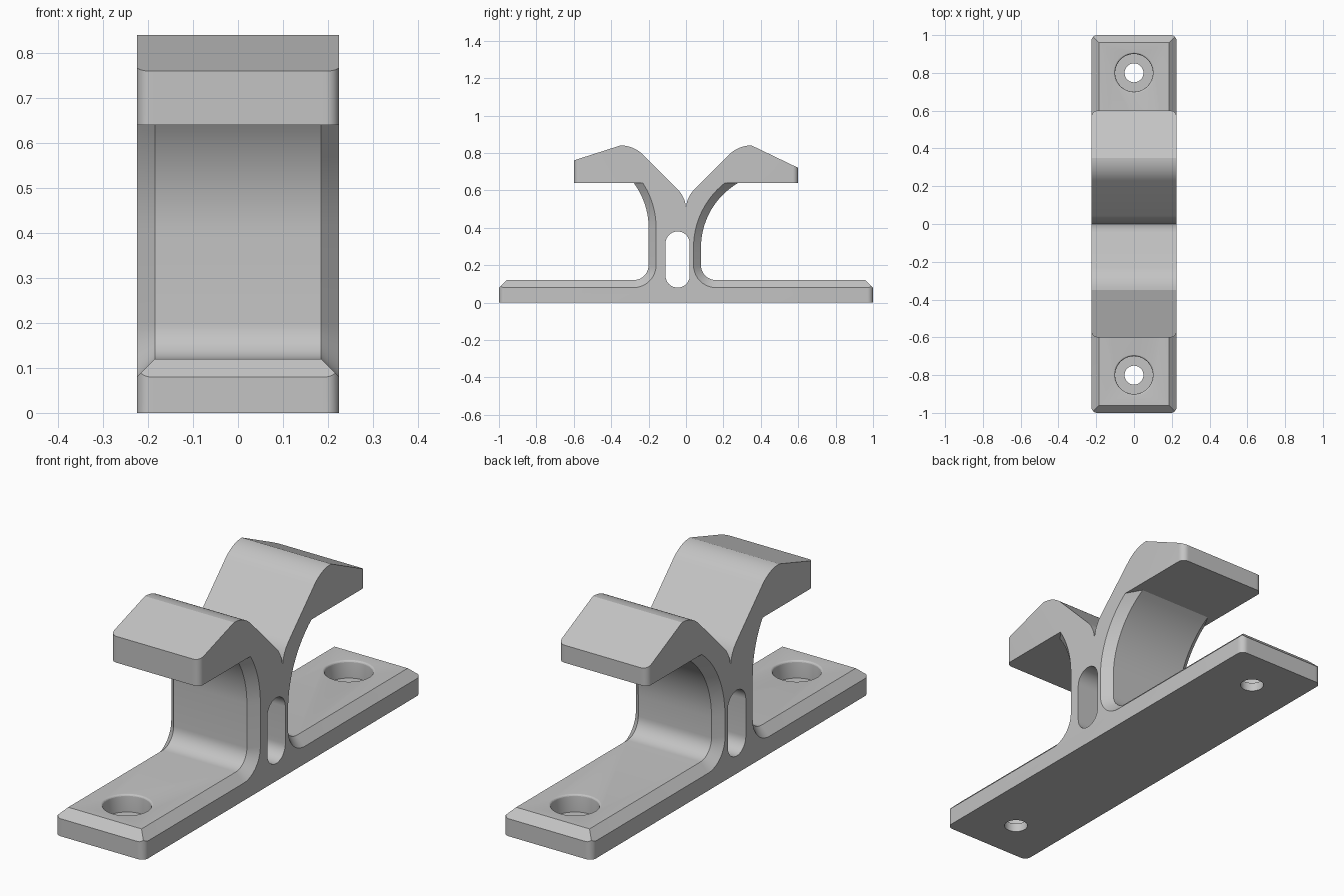
import bpy
import bmesh
from math import sin, cos, asin, pi, degrees, radians
from mathutils import Matrix

cube = bpy.data.objects.get("Cube")
if cube:
    bpy.data.objects.remove(cube, do_unlink=True)

HALF_W, CHAMFER = 0.225, 0.04

grey = bpy.data.materials.new("light_grey")
grey.use_nodes = True
grey.diffuse_color = (0.55, 0.55, 0.55, 1)
grey.node_tree.nodes["Principled BSDF"].inputs["Base Color"].default_value = (0.55, 0.55, 0.55, 1)


def arc(cx, cy, r, start, end, steps=10):
    """Points on a circular arc, angles in degrees."""
    angles = [radians(start + (end - start) * i / steps) for i in range(steps + 1)]
    return [(cx + r * cos(a), cy + r * sin(a)) for a in angles]


def make_object(name, bm):
    bmesh.ops.remove_doubles(bm, verts=bm.verts, dist=0.0001)
    bmesh.ops.recalc_face_normals(bm, faces=bm.faces)
    mesh = bpy.data.meshes.new(name)
    bm.to_mesh(mesh)
    bm.free()
    mesh.materials.append(grey)
    obj = bpy.data.objects.new(name, mesh)
    bpy.context.collection.objects.link(obj)
    return obj


def loft(bm, loops):
    """Join equal-length point loops into a capped solid."""
    rings = [[bm.verts.new(p) for p in loop] for loop in loops]
    for a, b in zip(rings, rings[1:]):
        for i in range(len(a)):
            j = (i + 1) % len(a)
            bm.faces.new((a[i], a[j], b[j], b[i]))
    bm.faces.new(rings[0])
    bm.faces.new(rings[-1])


def half_profile(stem, arc_z, tip_z, inset):
    """Outline of one side: base, stem, hooked arm, centre notch."""
    fillet, r, under = 0.08, 0.40, 0.64
    big = r + inset
    sweep = degrees(asin((under - arc_z) / big))
    pts = [(1, 0), (1, 0.08), (0.96 + inset, 0.12 - inset)]
    pts += arc(stem + fillet, 0.20, fillet + inset, 270, 180)
    pts += arc(stem + r, arc_z, big, 180, 180 - sweep, 14)
    pts += [(0.6, under), (0.6, tip_z)]
    pts += arc(0.35, 0.67, 0.17, 90, 135)
    pts += arc(0.15, 0.498, 0.15, 135, 180)
    return pts


def section(x, inset):
    back = half_profile(0.08, 0.294, 0.72, inset)
    front = half_profile(0.20, 0.40, 0.76, inset)[:-1]
    outline = back + [(-y, z) for y, z in reversed(front)]
    return [(x, y, z) for y, z in outline]


# Body: full section in the middle, channel edges chamfered toward the sides
bm = bmesh.new()
inner = HALF_W - CHAMFER
loft(bm, [section(-HALF_W, CHAMFER), section(-inner, 0),
          section(inner, 0), section(HALF_W, CHAMFER)])
body = make_object("cleat_body", bm)

# Cutter: rounded vertical corners of the base and the arms
bm = bmesh.new()
r, pad = 0.03, 0.02
for end, low, high in ((1.0, -0.1, 0.3), (0.6, 0.6, 0.9)):
    outline = arc(HALF_W - r, end - r, r, 0, 90, 8)
    outline += [(HALF_W - r, end + pad), (HALF_W + pad, end + pad), (HALF_W + pad, end - r)]
    for sx in (-1, 1):
        for sy in (-1, 1):
            loft(bm, [[(sx * x, sy * y, z) for x, y in outline] for z in (low, high)])
corner_cutter = make_object("corner_cutter", bm)

# Cutter: slot through the stem
bm = bmesh.new()
capsule = arc(-0.045, 0.315, 0.065, 0, 180, 20) + arc(-0.045, 0.145, 0.065, 180, 360, 20)
loft(bm, [[(x, y, z) for y, z in capsule] for x in (-0.4, 0.4)])
slot_cutter = make_object("slot_cutter", bm)

# Cutter: counterbored screw holes with softened rims
bm = bmesh.new()
hole = [(0, -0.1), (0.05, -0.1), (0.05, 0.04), (0.1, 0.04)]
hole += arc(0.11, 0.11, 0.01, 180, 90, 5) + [(0.11, 0.3), (0, 0.3)]
for y in (-0.8, 0.8):
    verts = [bm.verts.new((px, y, pz)) for px, pz in hole]
    edges = [bm.edges.new(pair) for pair in zip(verts, verts[1:])]
    bmesh.ops.spin(bm, geom=verts + edges, cent=(0, y, 0), axis=(0, 0, 1),
                   angle=2 * pi, steps=48)
hole_cutter = make_object("hole_cutter", bm)

# Apply the cuts and shade
bpy.ops.object.select_all(action='DESELECT')
body.select_set(True)
bpy.context.view_layer.objects.active = body
for cutter in (corner_cutter, slot_cutter, hole_cutter):
    cutter.hide_render = True
    mod = body.modifiers.new("cut", 'BOOLEAN')
    mod.operation = 'DIFFERENCE'
    mod.solver = 'EXACT'
    mod.object = cutter
    bpy.ops.object.modifier_apply(modifier=mod.name)
    bpy.data.objects.remove(cutter, do_unlink=True)
bpy.ops.object.shade_smooth_by_angle(angle=radians(15))
